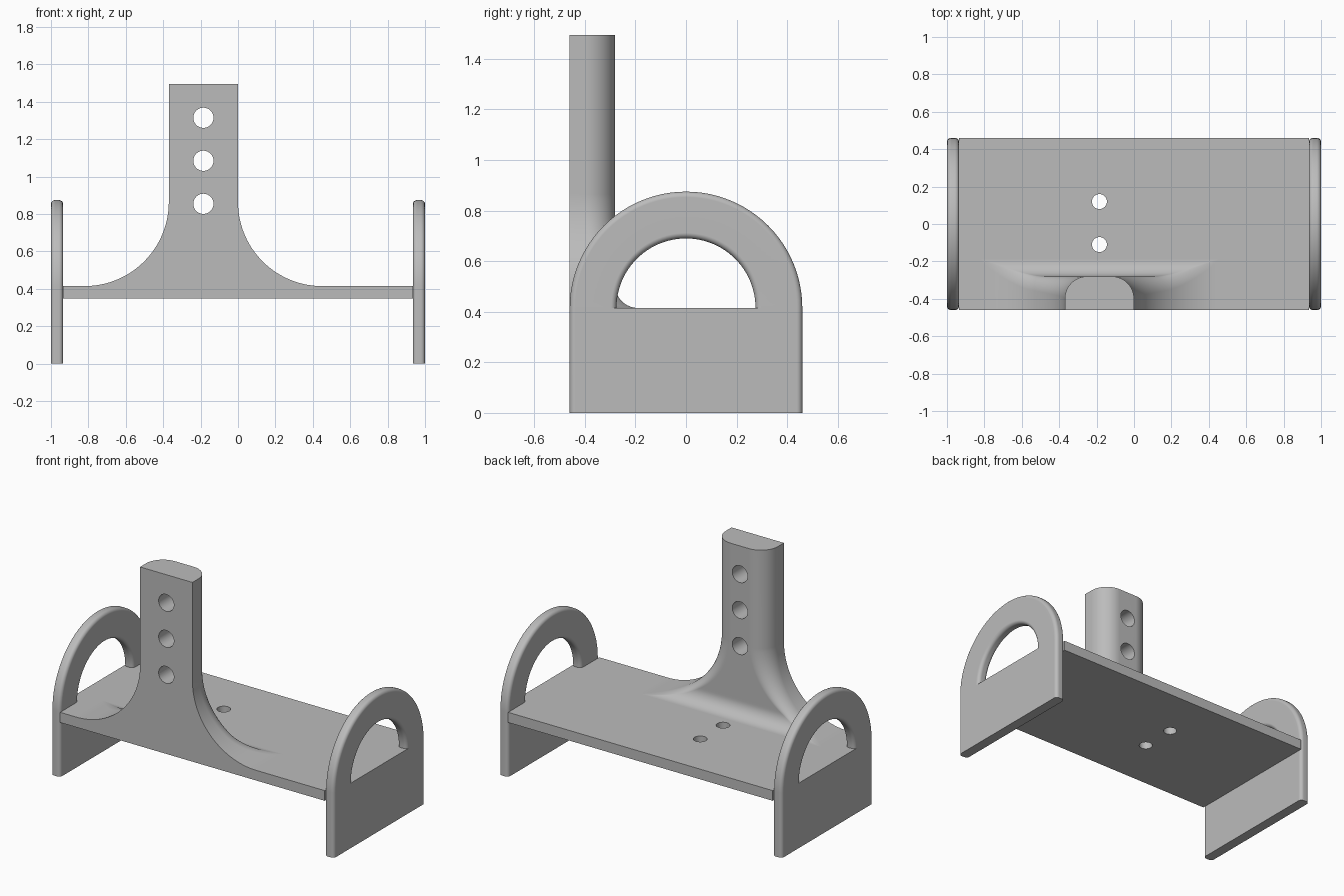
import bpy, bmesh
from math import sin, cos, pi, sqrt
from mathutils import Matrix

cube = bpy.data.objects.get("Cube")
if cube:
    bpy.data.objects.remove(cube)

grey = bpy.data.materials.new("plain_grey")
grey.use_nodes = True
GREY = (0.5, 0.5, 0.5, 1)
grey.diffuse_color = GREY
grey.node_tree.nodes["Principled BSDF"].inputs["Base Color"].default_value = GREY

DEPTH = 0.46                  # half depth of the whole holder
SHELF_LOW, SHELF_TOP = 0.35, 0.415
PLATE_IN, PLATE_OUT = 0.935, 1.0
POST_X = -0.185               # centre line of the upright


def make_object(name, bm):
    bmesh.ops.recalc_face_normals(bm, faces=bm.faces)
    mesh = bpy.data.meshes.new(name)
    bm.to_mesh(mesh)
    bm.free()
    mesh.materials.append(grey)
    obj = bpy.data.objects.new(name, mesh)
    bpy.context.collection.objects.link(obj)
    return obj


def activate(obj):
    bpy.ops.object.select_all(action="DESELECT")
    obj.select_set(True)
    bpy.context.view_layer.objects.active = obj


def drill(obj, centres, radius, axis):
    """Cut round holes through an object along y or z."""
    bm = bmesh.new()
    turn = Matrix.Rotation(pi / 2, 4, "X") if axis == "Y" else Matrix()
    for c in centres:
        bmesh.ops.create_cone(bm, cap_ends=True, segments=40, radius1=radius,
                              radius2=radius, depth=0.5,
                              matrix=Matrix.Translation(c) @ turn)
    cutter = make_object("hole_cutter", bm)
    cutter.hide_render = True
    mod = obj.modifiers.new("holes", "BOOLEAN")
    mod.operation, mod.solver, mod.object = "DIFFERENCE", "EXACT", cutter
    activate(obj)
    bpy.ops.object.modifier_apply(modifier=mod.name)
    bpy.data.objects.remove(cutter)


def smooth(obj):
    activate(obj)
    bpy.ops.object.shade_smooth_by_angle(angle=pi / 6)
    mod = obj.modifiers.new("even_shading", "WEIGHTED_NORMAL")
    mod.keep_sharp = True


# Shelf with two screw holes
bm = bmesh.new()
bmesh.ops.create_cube(bm, size=1)
bmesh.ops.scale(bm, verts=bm.verts, vec=(2 * PLATE_IN, 2 * DEPTH, SHELF_TOP - SHELF_LOW))
bmesh.ops.translate(bm, verts=bm.verts, vec=(0, 0, (SHELF_TOP + SHELF_LOW) / 2))
shelf = make_object("shelf", bm)
drill(shelf, [(POST_X, y, SHELF_TOP) for y in (-0.11, 0.12)], 0.04, "Z")
smooth(shelf)


# End plates: arched outline, half-round opening, rounded rims
def end_plate(name, x):
    bm = bmesh.new()
    steps = 48

    def arc(radius):
        return [bm.verts.new((x, radius * cos(pi * i / steps),
                              SHELF_TOP + radius * sin(pi * i / steps)))
                for i in range(steps + 1)]

    outer, inner = arc(DEPTH), arc(0.275)
    foot = [bm.verts.new((x, y, 0)) for y in (-DEPTH, DEPTH)]
    faces = [bm.faces.new((outer[i], outer[i + 1], inner[i + 1], inner[i]))
             for i in range(steps)]
    faces.append(bm.faces.new((foot[0], foot[1], outer[0], inner[0], inner[-1], outer[-1])))
    new = bmesh.ops.extrude_face_region(bm, geom=faces)["geom"]
    bmesh.ops.translate(bm, vec=(PLATE_OUT - PLATE_IN, 0, 0),
                        verts=[v for v in new if isinstance(v, bmesh.types.BMVert)])
    bmesh.ops.recalc_face_normals(bm, faces=bm.faces)
    rims = []
    for e in bm.edges:
        if len(e.link_faces) != 2 or e.calc_face_angle() < 1:
            continue
        walls = [f for f in e.link_faces if abs(f.normal.x) < 0.5]
        a, b = (v.co for v in e.verts)
        level = abs(a.z - b.z) < 1e-4 and abs(a.y - b.y) > 0.3
        if len(walls) == 1 and not level:
            rims.append(e)
    bmesh.ops.bevel(bm, geom=rims, offset=0.022, segments=5, profile=0.5, affect="EDGES")
    smooth(make_object(name, bm))


end_plate("left_end_plate", PLATE_IN)
end_plate("right_end_plate", -PLATE_OUT)


# Upright: level sections that flare out into the shelf
def section(bm, height):
    flare, heel, round_max = 0.45, 0.09, 0.12
    h = min(height, flare)
    half = 0.185 + flare - sqrt(flare ** 2 - (flare - h) ** 2)
    k = min(height, heel)
    back = -0.28 + heel - sqrt(heel ** 2 - (heel - k) ** 2)
    r = max(0.004, round_max * (h / flare) ** 0.3)
    pts = [(half, -DEPTH)]
    corner = [(half - r + r * cos(pi * i / 24), back - r + r * sin(pi * i / 24))
              for i in range(13)]
    pts += corner
    pts += [(-x, y) for x, y in reversed(pts)]
    return [bm.verts.new((POST_X + x, y, SHELF_TOP + height)) for x, y in pts]


bm = bmesh.new()
levels = [0.45 * (1 - cos(pi / 2 * i / 36)) for i in range(37)] + [1.495 - SHELF_TOP]
rings = [section(bm, h) for h in levels]
for low, high in zip(rings, rings[1:]):
    for i in range(len(low)):
        j = (i + 1) % len(low)
        bm.faces.new((low[i], low[j], high[j], high[i]))
bm.faces.new(rings[0])
bm.faces.new(rings[-1])
upright = make_object("upright", bm)
drill(upright, [(POST_X, -0.37, z) for z in (0.855, 1.085, 1.315)], 0.054, "Y")
smooth(upright)
